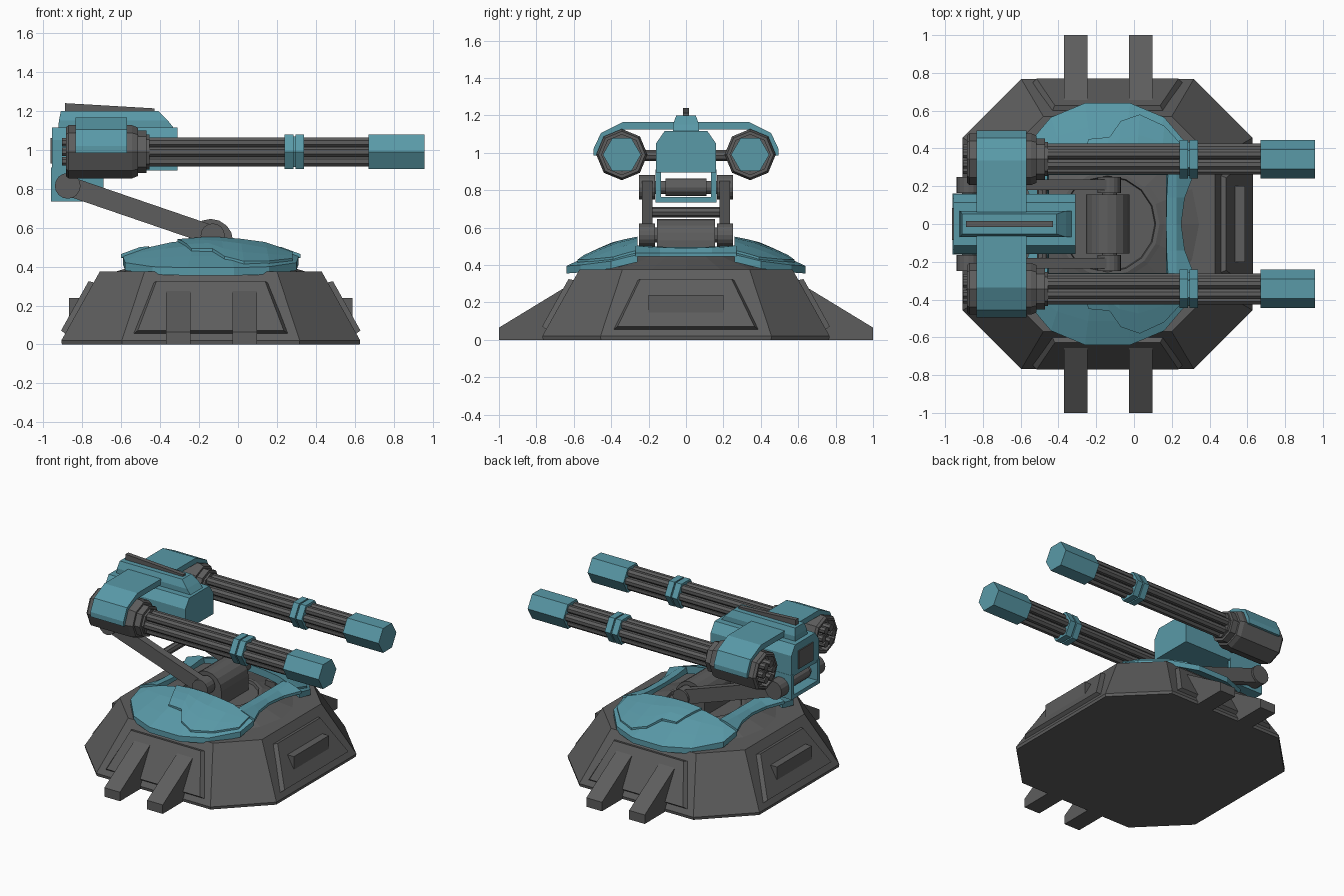
import bpy, bmesh
from math import sin, cos, pi, hypot

if "Cube" in bpy.data.objects:
    bpy.data.objects.remove(bpy.data.objects["Cube"])

CX = -0.14
teal = bpy.data.materials.new("teal_paint")
teal.diffuse_color = (0.10, 0.32, 0.39, 1)
teal.use_nodes = True
teal.node_tree.nodes["Principled BSDF"].inputs["Base Color"].default_value = teal.diffuse_color
dark = bpy.data.materials.new("dark_metal")
dark.diffuse_color = (0.11, 0.11, 0.11, 1)
dark.use_nodes = True
dark.node_tree.nodes["Principled BSDF"].inputs["Base Color"].default_value = dark.diffuse_color


def make(name, verts, faces, mat):
    bm = bmesh.new()
    vs = [bm.verts.new(v) for v in verts]
    for f in faces:
        bm.faces.new([vs[i] for i in f])
    bmesh.ops.recalc_face_normals(bm, faces=bm.faces)
    me = bpy.data.meshes.new(name)
    bm.to_mesh(me)
    bm.free()
    ob = bpy.data.objects.new(name, me)
    me.materials.append(mat)
    bpy.context.collection.objects.link(ob)
    return ob


def loft(name, axis, rings, mat=dark):
    """Join 2D outlines placed at positions along an axis, capped at both ends."""
    put = {'x': lambda p, a: (a, p[0], p[1]),
           'y': lambda p, a: (p[0], a, p[1]),
           'z': lambda p, a: (p[0], p[1], a)}[axis]
    n = len(rings[0][1])
    verts = [put(p, a) for a, pts in rings for p in pts]
    faces = [list(range(n)), list(range(len(verts) - n, len(verts)))]
    for r in range(len(rings) - 1):
        for i in range(n):
            j = (i + 1) % n
            faces.append([r * n + i, r * n + j, (r + 1) * n + j, (r + 1) * n + i])
    return make(name, verts, faces, mat)


def prism(name, axis, a, b, pts, mat=dark):
    return loft(name, axis, [(a, pts), (b, pts)], mat)


def ngon(cx, cy, r, n, phase=0.0):
    return [(cx + r * cos(phase + 2 * pi * i / n), cy + r * sin(phase + 2 * pi * i / n))
            for i in range(n)]


def rect(x0, x1, y0, y1):
    return [(x0, y0), (x1, y0), (x1, y1), (x0, y1)]


def octo(h, c):
    return [(CX + x, y) for x, y in
            [(h, -c), (h, c), (c, h), (-c, h), (-h, c), (-h, -c), (-c, -h), (c, -h)]]


# Base
loft("base", 'z', [(0, octo(.765, .455)), (.02, octo(.768, .457)), (.375, octo(.57, .34))])


def base_d(z):
    return .768 - (z - .02) * .557


# Raised side panels on the four main faces
for k, (wb, wt) in enumerate([(.40, .265), (.41, .30), (.40, .265), (.41, .30)]):
    a = k * pi / 2
    verts = []
    for h, i, zb, zt in [(-.02, 0, .045, .315), (.03, .035, .072, .325)]:
        for u, z in [(-wb + i, zb), (wb - i, zb), (wt - i * .6, zt), (-wt + i * .6, zt)]:
            d = base_d(z) + h
            verts.append((CX + d * cos(a) - u * sin(a), d * sin(a) + u * cos(a), z))
    make("base_panel", verts, [[0, 1, 2, 3], [4, 5, 6, 7]] +
         [[i, (i + 1) % 4, (i + 1) % 4 + 4, i + 4] for i in range(4)], dark)

# End bars and feet
for s in (-1, 1):
    prism("end_bar", 'x', CX + s * .60, CX + s * .728, rect(-.2, .2, .13, .24))
    for x in (-.3075, .035):
        prof = [(s * y, z) for y, z in [(.58, 0), (1, 0), (1, .065), (.655, .275), (.58, .275)]]
        prism("foot", 'x', x - .0625, x + .0625, prof)

# Turntable with a recessed top
loft("turntable", 'z', [(.37, ngon(CX, 0, .50, 16)), (.435, ngon(CX, 0, .30, 16)),
                        (.445, ngon(CX, 0, .275, 16)), (.445, ngon(CX, 0, .255, 16)),
                        (.425, ngon(CX, 0, .25, 16))])


# Domed armour plates at front and back
def dome(x, y):
    r = hypot(x, y)
    prof = [(0, .545), (.26, .54), (.38, .515), (.52, .455), (.65, .395), (.8, .32)]
    for (r0, z0), (r1, z1) in zip(prof, prof[1:]):
        if r <= r1:
            return z0 + (z1 - z0) * (r - r0) / (r1 - r0)


def plate(name, outer, inner_x, s, top, thick):
    rows, n = 4, len(outer)
    verts = []
    for dz in (top, top - thick):
        for (xo, yo), xi in zip(outer, inner_x):
            for r in range(rows):
                t = r / (rows - 1)
                x, y = xi + (xo - xi) * t, .26 + (yo - .26) * t
                verts.append((CX + x, s * y, dome(x, y) + dz))
    m = n * rows
    faces = []
    for c in range(n - 1):
        for r in range(rows - 1):
            q = [c * rows + r, c * rows + r + 1, (c + 1) * rows + r + 1, (c + 1) * rows + r]
            faces += [q, [i + m for i in q]]
        for r in (0, rows - 1):
            i, j = c * rows + r, (c + 1) * rows + r
            faces.append([i, j, j + m, i + m])
    for c in (0, n - 1):
        for r in range(rows - 1):
            i = c * rows + r
            faces.append([i, i + 1, i + 1 + m, i + m])
    make(name, verts, faces, teal)


half = [(.12, .64), (.30, .565), (.44, .40), (.45, .29)]
outline = [(-x, y) for x, y in reversed(half)] + half
for s in (-1, 1):
    plate("armour_plate", outline, [-.45, -.34, -.2, -.07, .07, .2, .34, .45], s, 0, .04)
    plate("armour_overlay", [(-.10, .45), (.01, .46), (.07, .545), (.17, .58), (.30, .52), (.42, .39)],
          [-.17, -.05, .05, .15, .28, .42], s, .012, .03)
    # Supports under the plates and teal strip linking them
    for x in (-.2, .2):
        prism("plate_support", 'z', .37, .46, rect(CX + x - .04, CX + x + .04, s * .28, s * .36))
    ys = [-.27, -.14, 0, .14, .27]
    verts = []
    for y in ys:
        q = (y / .27) ** 2
        for x, z in [(.31 + .01 * q, .495 + .01 * q), (.365, .49 + .01 * q),
                     (.39 + .07 * q, .465), (.39 + .07 * q, .445), (.31, .465)]:
            verts.append((CX + s * x, y, z))
    faces = [[0, 1, 2, 3, 4], [20, 21, 22, 23, 24]]
    for r in range(4):
        faces += [[r * 5 + i, r * 5 + (i + 1) % 5, r * 5 + 5 + (i + 1) % 5, r * 5 + 5 + i] for i in range(5)]
    make("link_strip", verts, faces, teal)

# Pivot housing with rounded top
arc = [(CX + .115 * cos(pi * i / 8), .53 + .115 * sin(pi * i / 8)) for i in range(9)]
prism("pivot_housing", 'y', -.155, .155, arc + [(CX - .115, .42), (CX + .115, .42)])

# Lift arms, joints and crossbars
lo, hi = (-.13, .56), (-.875, .815)
L = hypot(hi[0] - lo[0], hi[1] - lo[1])
nx, nz = (lo[1] - hi[1]) / L, (hi[0] - lo[0]) / L
for s in (-1, 1):
    prism("lift_arm", 'y', s * .18, s * .235,
          [(p[0] + k * nx * .05, p[1] + k * nz * .05) for p, k in [(lo, 1), (hi, 1), (hi, -1), (lo, -1)]])
    for p, r in ((lo, .062), (hi, .066)):
        prism("arm_joint", 'y', s * .165, s * .25, ngon(*p, r, 16))
prism("lower_axle", 'y', -.2, .2, ngon(*lo, .04, 12))
prism("upper_axle", 'y', -.2, .2, ngon(*hi, .035, 12))
prism("axle_sleeve", 'y', -.11, .11, ngon(*hi, .046, 12))
prism("arm_crossbar", 'y', -.19, .19, ngon(-.485, .683, .028, 8))

# Head and rear bracket
sect = [(-.16, .895), (.16, .895), (.16, 1.05), (.115, 1.115), (-.115, 1.115), (-.16, 1.05)]
prism("head", 'x', -.955, -.31, sect, teal)
for s in (-1, 1):
    prism("bracket_side", 'y', s * .135, s * .162, rect(-.96, -.69, .735, .91), teal)
prism("bracket_floor", 'z', .735, .763, rect(-.96, -.69, -.15, .15), teal)
prism("rear_hatch", 'x', -.963, -.94, rect(-.085, .085, .93, 1.06))
loft("head_ridge", 'z', [(1.10, rect(-.925, -.32, -.07, .07)), (1.15, rect(-.92, -.36, -.07, .07)),
                         (1.2, rect(-.91, -.41, -.052, .052))], teal)
prism("sight_rail", 'y', -.016, .016, [(-.89, 1.19), (-.43, 1.19), (-.43, 1.213), (-.89, 1.24)])

# Shoulder arch over both guns
out = [(.495, .985), (.495, 1.02), (.455, 1.105), (.335, 1.165)]
inn = [(.46, .985), (.458, 1.015), (.425, 1.08), (.325, 1.125)]
arch = out + [(-y, z) for y, z in reversed(out)] + [(-y, z) for y, z in inn] + list(reversed(inn))
prism("shoulder_arch", 'x', -.835, -.57, arch, teal)

# Guns
GZ = .99
for s in (-1, 1):
    gy = s * .343

    def g(r, n=8, ph=0):
        return ngon(gy, GZ, r, n, ph)

    loft("gun_housing", 'x', [(-.84, g(.105)), (-.885, g(.11)), (-.885, g(.125)), (-.87, g(.137)),
                              (-.545, g(.137)), (-.515, g(.125)), (-.515, g(.11)), (-.47, g(.11)),
                              (-.47, g(.09)), (-.455, g(.09))])
    # Outer side cover
    prism("gun_side_cover", 'x', -.81, -.57,
          [(gy + s * .05, .97), (gy + s * .138, .985), (gy + s * .145, 1.03), (gy + s * .08, 1.11), (gy, 1.13)], teal)
    prism("gun_mount", 'y', s * .15, s * .23, ngon(-.7, .985, .032, 10))
    prism("barrel_core", 'x', -.87, .69, g(.036, 6))
    for i in range(6):
        a = i * pi / 3
        c = (gy + .056 * cos(a), GZ + .056 * sin(a))
        prism("barrel", 'x', -.48, .69, ngon(*c, .028, 8, pi / 8))
        prism("barrel_end", 'x', -.905, -.83, ngon(*c, .024, 8, pi / 8))
    for x in (.24, .295):
        prism("barrel_clamp", 'x', x, x + .045, g(.102, 6), teal)
    prism("clamp_spacer", 'x', .28, .30, g(.09, 6), teal)
    prism("muzzle", 'x', .67, .957, g(.102, 6), teal)
